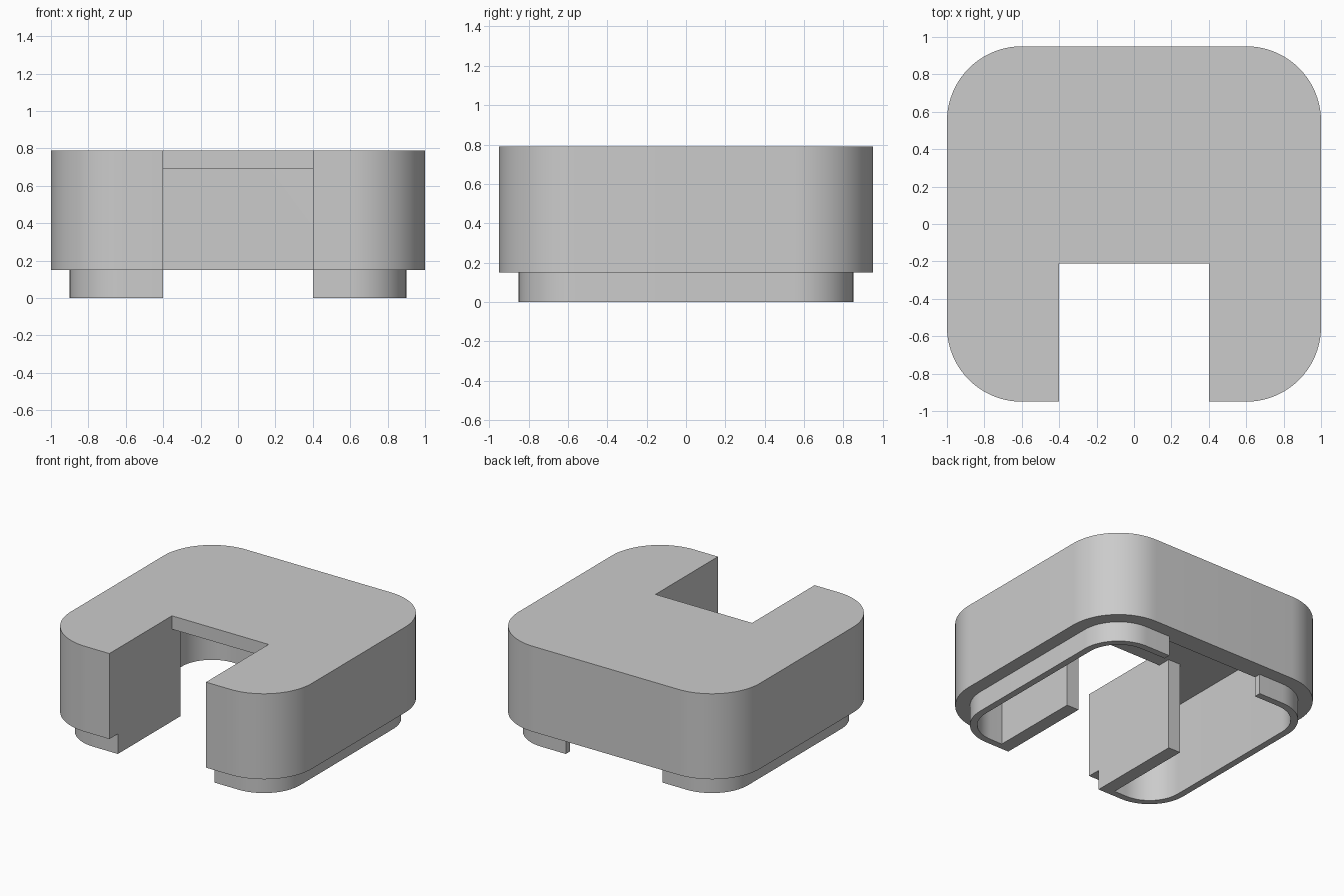
import bpy, bmesh, math

if "Cube" in bpy.data.objects:
    bpy.data.objects.remove(bpy.data.objects["Cube"], do_unlink=True)

HALF_X, HALF_Y, RADIUS = 1.0, 0.95, 0.4   # outer footprint
SLOT, PANEL = 0.4, 0.1                    # slot half width, slot wall thickness
SLOT_END = -0.21
LIP_TOP, CEILING, TOP = 0.15, 0.69, 0.79
LIP_IN, CAVITY_IN = 0.1, 0.15             # insets of lip and cavity
STEPS = 20

grey = bpy.data.materials.new("plain grey")
grey.use_nodes = True
grey.diffuse_color = (0.6, 0.6, 0.6, 1)
grey.node_tree.nodes["Principled BSDF"].inputs["Base Color"].default_value = (0.6, 0.6, 0.6, 1)


def side(inset):
    """Left half of the rounded footprint, from the rear to the front."""
    hx, hy, r = HALF_X - inset, HALF_Y - inset, RADIUS - inset
    pts = []
    for start, cy in ((90, hy - r), (0, r - hy)):
        for i in range(STEPS + 1):
            a = math.radians(start - 90 * i / STEPS)
            pts.append((hx - r + r * math.cos(a), cy + r * math.sin(a)))
    return pts


def mirrored(pts):
    return [(-x, y) for x, y in reversed(pts)]


def prism(name, outlines, z0, z1):
    """Extrude closed outlines between two heights."""
    bm = bmesh.new()
    for outline in outlines:
        base = bm.faces.new([bm.verts.new((x, y, z0)) for x, y in outline])
        top = bmesh.ops.extrude_face_region(bm, geom=[base], use_keep_orig=True)
        verts = [g for g in top["geom"] if isinstance(g, bmesh.types.BMVert)]
        bmesh.ops.translate(bm, vec=(0, 0, z1 - z0), verts=verts)
    bmesh.ops.recalc_face_normals(bm, faces=bm.faces)
    mesh = bpy.data.meshes.new(name)
    bm.to_mesh(mesh)
    bm.free()
    mesh.materials.append(grey)
    obj = bpy.data.objects.new(name, mesh)
    bpy.context.collection.objects.link(obj)
    return obj


# Slot wall followed by the inside of the cavity, back to the rear
panel_end, panel_x = SLOT_END + PANEL, SLOT + PANEL
inner = [(SLOT, panel_end), (panel_x, panel_end), (panel_x, CAVITY_IN - HALF_Y)]
inner += side(CAVITY_IN)[::-1]

# Top plate with the slot
half = side(0) + [(SLOT, -HALF_Y), (SLOT, SLOT_END)]
cover = prism("cover", [half + mirrored(half)], CEILING, TOP)

# Outer walls and slot walls
half = side(0) + [(SLOT, -HALF_Y)] + inner
walls = prism("walls", [half + mirrored(half)], LIP_TOP, CEILING)

# Lip in two halves, open at the rear
half = [(SLOT, HALF_Y - LIP_IN)] + side(LIP_IN) + [(SLOT, LIP_IN - HALF_Y)] + inner
half.append((SLOT, HALF_Y - CAVITY_IN))
lip = prism("lip", [half, mirrored(half)], 0, LIP_TOP)

# Join into one skin
bpy.ops.object.select_all(action='DESELECT')
cover.select_set(True)
bpy.context.view_layer.objects.active = cover
for part in (walls, lip):
    mod = cover.modifiers.new("join", 'BOOLEAN')
    mod.operation, mod.solver, mod.object = 'UNION', 'EXACT', part
    bpy.ops.object.modifier_apply(modifier=mod.name)
    bpy.data.objects.remove(part, do_unlink=True)

# Merge flat seams and shade the rounded corners
bm = bmesh.new()
bm.from_mesh(cover.data)
bmesh.ops.remove_doubles(bm, verts=bm.verts, dist=0.0001)
bmesh.ops.dissolve_limit(bm, angle_limit=0.005, verts=bm.verts, edges=bm.edges)
bm.to_mesh(cover.data)
bm.free()
cover.name = "slotted_cover"
bpy.ops.object.shade_smooth_by_angle(angle=math.radians(30))
